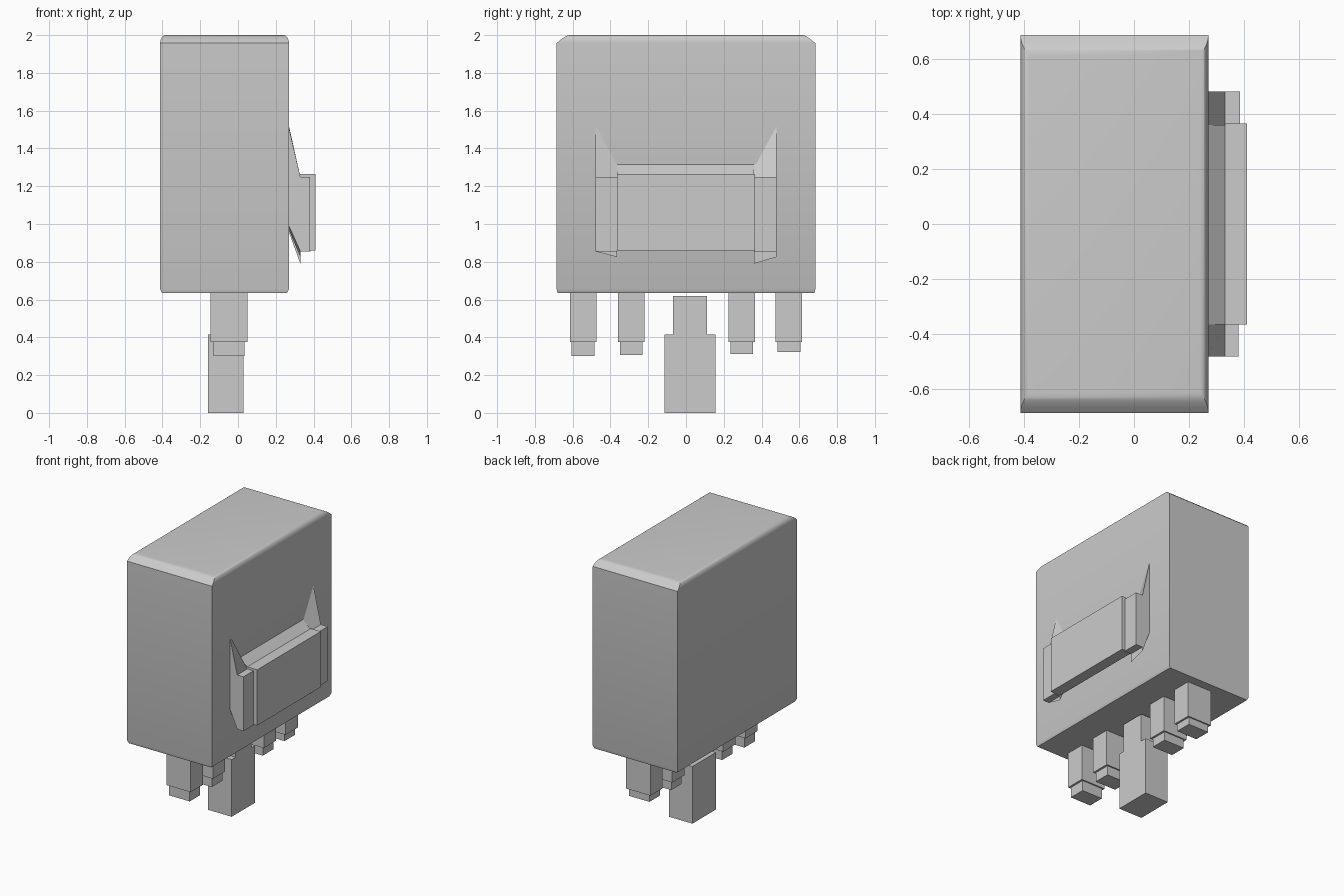
import bpy, bmesh, math

if "Cube" in bpy.data.objects:
    bpy.data.objects.remove(bpy.data.objects["Cube"])

grey = bpy.data.materials.new("plain grey")
grey.diffuse_color = (0.6, 0.6, 0.6, 1)
grey.use_nodes = True
grey.node_tree.nodes["Principled BSDF"].inputs["Base Color"].default_value = grey.diffuse_color


def finish(name, bm):
    bmesh.ops.recalc_face_normals(bm, faces=bm.faces)
    mesh = bpy.data.meshes.new(name)
    bm.to_mesh(mesh)
    bm.free()
    mesh.materials.append(grey)
    ob = bpy.data.objects.new(name, mesh)
    bpy.context.collection.objects.link(ob)
    return ob


def loft(name, rings):
    """Skin a stack of four-cornered rings and cap both ends."""
    bm = bmesh.new()
    loops = [[bm.verts.new(p) for p in ring] for ring in rings]
    for a, b in zip(loops, loops[1:]):
        for i in range(4):
            j = (i + 1) % 4
            bm.faces.new((a[i], a[j], b[j], b[i]))
    bm.faces.new(loops[0])
    bm.faces.new(loops[-1])
    return finish(name, bm)


def rect(x0, x1, y0, y1, z):
    return [(x0, y0, z), (x1, y0, z), (x1, y1, z), (x0, y1, z)]


def box(name, x0, x1, y0, y1, z0, z1):
    return loft(name, [rect(x0, x1, y0, y1, z0), rect(x0, x1, y0, y1, z1)])


# Housing: slightly eased bottom, rounded top with wider rolls at the y ends
def housing_ring(ix, iy, z):
    return rect(-0.412 + ix, 0.27 - ix, -0.685 + iy, 0.685 - iy, z)


rings = [housing_ring(0.01, 0.006, 0.635), housing_ring(0, 0, 0.655)]
STEPS = 8
for i in range(STEPS + 1):
    a = math.pi / 2 * i / STEPS
    rings.append(housing_ring(0.03 * (1 - math.cos(a)), 0.075 * i / STEPS,
                              1.957 + 0.043 * math.sin(a)))
body = loft("housing", rings)
bpy.context.view_layer.objects.active = body
body.select_set(True)
bpy.ops.object.shade_smooth_by_angle(angle=math.radians(30))
body.select_set(False)


# Latch: wedges standing off the housing, each given as (y, root top, root
# bottom, outer top, outer bottom) at its two sides
def wedge(name, *sides):
    loft(name, [[(0.265, y, rt), (0.33, y, ot), (0.33, y, ob), (0.265, y, rb)]
                for y, rt, rb, ot, ob in sides])


wedge("latch_centre_wedge", (-0.365, 1.32, 1.0, 1.265, 0.86),
      (0.36, 1.32, 1.0, 1.265, 0.86))
wedge("latch_back_gusset", (0.36, 1.32, 0.97, 1.25, 0.79),
      (0.48, 1.54, 1.0, 1.25, 0.825))
wedge("latch_front_gusset", (-0.48, 1.53, 1.0, 1.25, 0.855),
      (-0.365, 1.32, 0.98, 1.25, 0.825))

# Latch plates
box("latch_centre_plate", 0.33, 0.41, -0.365, 0.365, 0.86, 1.265)
box("latch_back_plate", 0.33, 0.385, 0.36, 0.48, 0.855, 1.25)
box("latch_front_plate", 0.33, 0.38, -0.48, -0.365, 0.855, 1.25)

# Four stepped pins
for i, (y, tip) in enumerate([(-0.545, 0.30), (-0.29, 0.307),
                              (0.295, 0.312), (0.545, 0.322)], 1):
    box(f"pin_{i}", -0.145, 0.05, y - 0.07, y + 0.07, 0.375, 0.64)
    box(f"pin_tip_{i}", -0.13, 0.035, y - 0.06, y + 0.06, tip, 0.375)

# Large central key and its stem
box("key_stem", -0.13, 0.03, -0.07, 0.11, 0.415, 0.62)
box("key_block", -0.16, 0.03, -0.115, 0.155, 0, 0.415)
